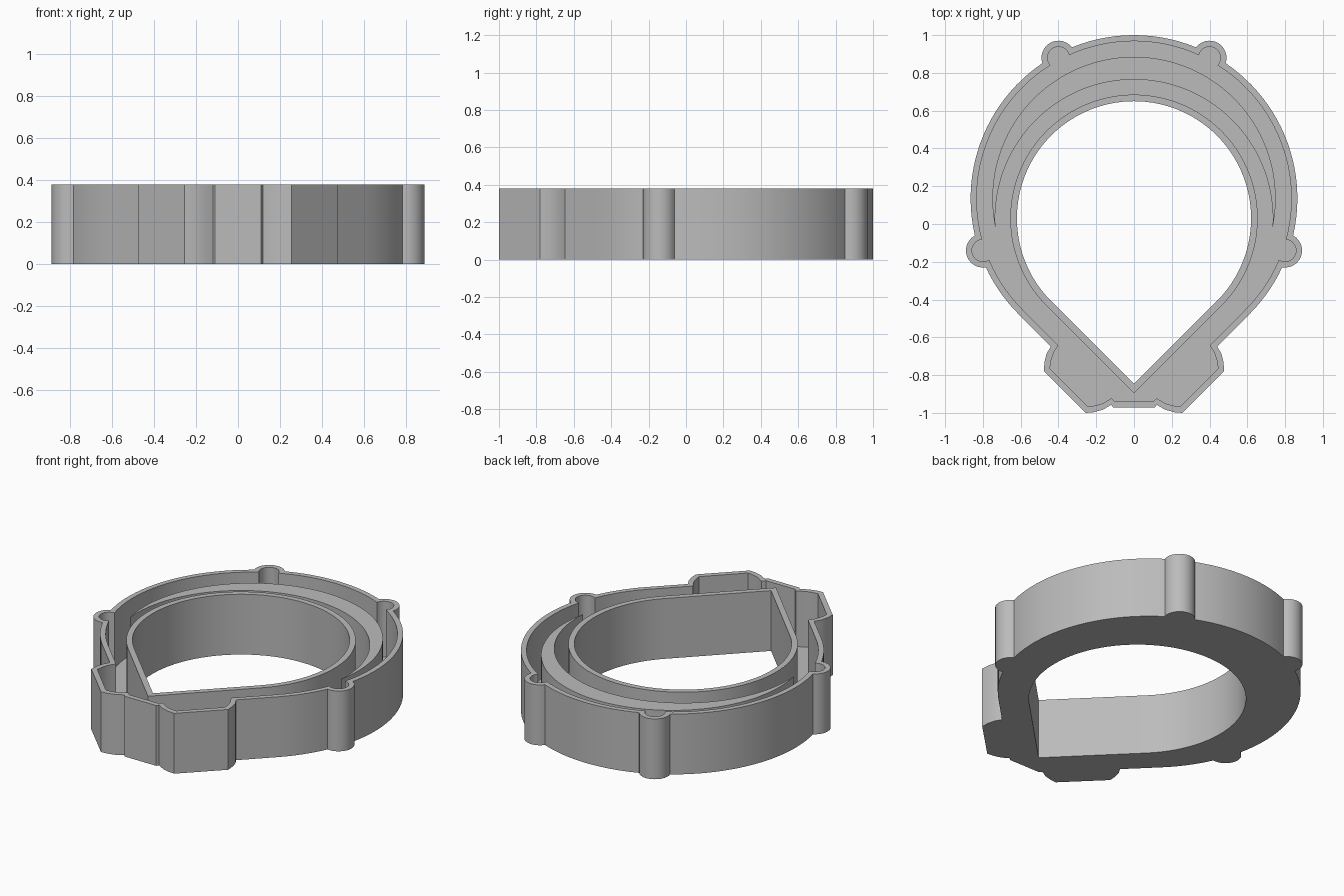
import bpy, bmesh
from math import sin, cos, acos, radians, pi

if "Cube" in bpy.data.objects:
    bpy.data.objects.remove(bpy.data.objects["Cube"])

HEIGHT, FLOOR, RIDGE_TOP = 0.38, 0.03, 0.35
RING_Y, HOLE_Y = 0.135, 0.03        # centres of the outer ring and the hole
BOSS_DIST, BOSS_ANGLES = 0.846, (61.8, -19)

grey = bpy.data.materials.new("plain_grey")
grey.use_nodes = True
grey.diffuse_color = (0.5, 0.5, 0.5, 1)
grey.node_tree.nodes["Principled BSDF"].inputs["Base Color"].default_value = grey.diffuse_color


def arc(cx, cy, r, a0, a1, step=radians(3)):
    n = max(2, round(abs(a1 - a0) / step))
    return [(cx + r * cos(a0 + (a1 - a0) * i / n),
             cy + r * sin(a0 + (a1 - a0) * i / n)) for i in range(n + 1)]


def mirrored(half):
    """Close a right-hand half outline, leaving out points doubled on the axis."""
    return half + [(-x, y) for x, y in reversed(half) if abs(x) > 1e-5]


def ring_outline(r, boss_r, foot):
    """Ring with round screw bosses, ending in a clipped foot at the front."""
    d = BOSS_DIST
    on_ring = acos((r * r + d * d - boss_r ** 2) / (2 * r * d))
    on_boss = pi - acos((d * d + boss_r ** 2 - r * r) / (2 * d * boss_r))
    half, start = [], pi / 2
    for a in map(radians, BOSS_ANGLES):
        half += arc(0, RING_Y, r, start, a + on_ring)[:-1]
        half += arc(d * cos(a), RING_Y + d * sin(a), boss_r,
                    a + on_boss, a - on_boss, radians(12))[:-1]
        start = a - on_ring
    return mirrored(half + arc(0, RING_Y, r, start, -pi / 4) + foot)


def teardrop(r):
    """Circle whose tangents meet in a right-angled point at the front."""
    return mirrored(arc(0, HOLE_Y, r, pi / 2, -pi / 4) + [(0, HOLE_Y - r * 2 ** 0.5)])


def flat(bm, z, *loops):
    """Fill the area between nested outlines at one height."""
    edges = []
    for loop in loops:
        vs = [bm.verts.new((x, y, z)) for x, y in loop]
        edges += [bm.edges.new((v, vs[i - 1])) for i, v in enumerate(vs)]
    bmesh.ops.triangle_fill(bm, edges=edges, use_beauty=True, normal=(0, 0, 1))


def wall(bm, loop, z0, z1):
    low = [bm.verts.new((x, y, z0)) for x, y in loop]
    top = [bm.verts.new((x, y, z1)) for x, y in loop]
    for i in range(len(loop)):
        bm.faces.new((low[i - 1], low[i], top[i], top[i - 1]))


def finish(bm, name):
    bmesh.ops.remove_doubles(bm, verts=bm.verts, dist=1e-5)
    bmesh.ops.recalc_face_normals(bm, faces=bm.faces)
    mesh = bpy.data.meshes.new(name)
    bm.to_mesh(mesh)
    bm.free()
    mesh.materials.append(grey)
    ob = bpy.data.objects.new(name, mesh)
    bpy.context.collection.objects.link(ob)
    bpy.ops.object.select_all(action='DESELECT')
    ob.select_set(True)
    bpy.context.view_layer.objects.active = ob
    bpy.ops.object.shade_smooth_by_angle(angle=radians(25))


# Outlines of the tray, from outside to inside
outer = ring_outline(0.865, 0.09, [
    (.44, -.648), (.462, -.685), (.474, -.73), (.477, -.78), (.255, -1),
    (.215, -.997), (.165, -.983), (.12, -.957), (.11, -.972)])
cavity = ring_outline(0.833, 0.058, [
    (.4, -.643), (.425, -.68), (.44, -.725), (.445, -.765), (.245, -.965),
    (.21, -.962), (.165, -.95), (.12, -.922), (.1, -.94)])
collar = teardrop(0.655)
hole = teardrop(0.62)

# Tray: outer wall, floor and inner collar in one closed shell
bm = bmesh.new()
flat(bm, 0, outer, hole)
flat(bm, FLOOR, cavity, collar)
flat(bm, HEIGHT, outer, cavity)
flat(bm, HEIGHT, collar, hole)
for loop, base in ((outer, 0), (hole, 0), (cavity, FLOOR), (collar, FLOOR)):
    wall(bm, loop, base, HEIGHT)
finish(bm, "tray_housing")

# Crescent ridge standing on the floor around the back
R_OUT, R_IN = 0.75, 0.735
gap = RING_Y - HOLE_Y
lean_out = acos((R_OUT ** 2 + gap ** 2 - R_IN ** 2) / (2 * R_OUT * gap))
lean_in = pi - acos((R_IN ** 2 + gap ** 2 - R_OUT ** 2) / (2 * R_IN * gap))
out_start, in_start = lean_out - pi / 2, lean_in - pi / 2
crescent = arc(0, RING_Y, R_OUT, out_start, pi - out_start)
crescent += arc(0, HOLE_Y, R_IN, pi - in_start, in_start)[1:-1]
bm = bmesh.new()
flat(bm, FLOOR, crescent)
flat(bm, RIDGE_TOP, crescent)
wall(bm, crescent, FLOOR, RIDGE_TOP)
finish(bm, "crescent_ridge")
